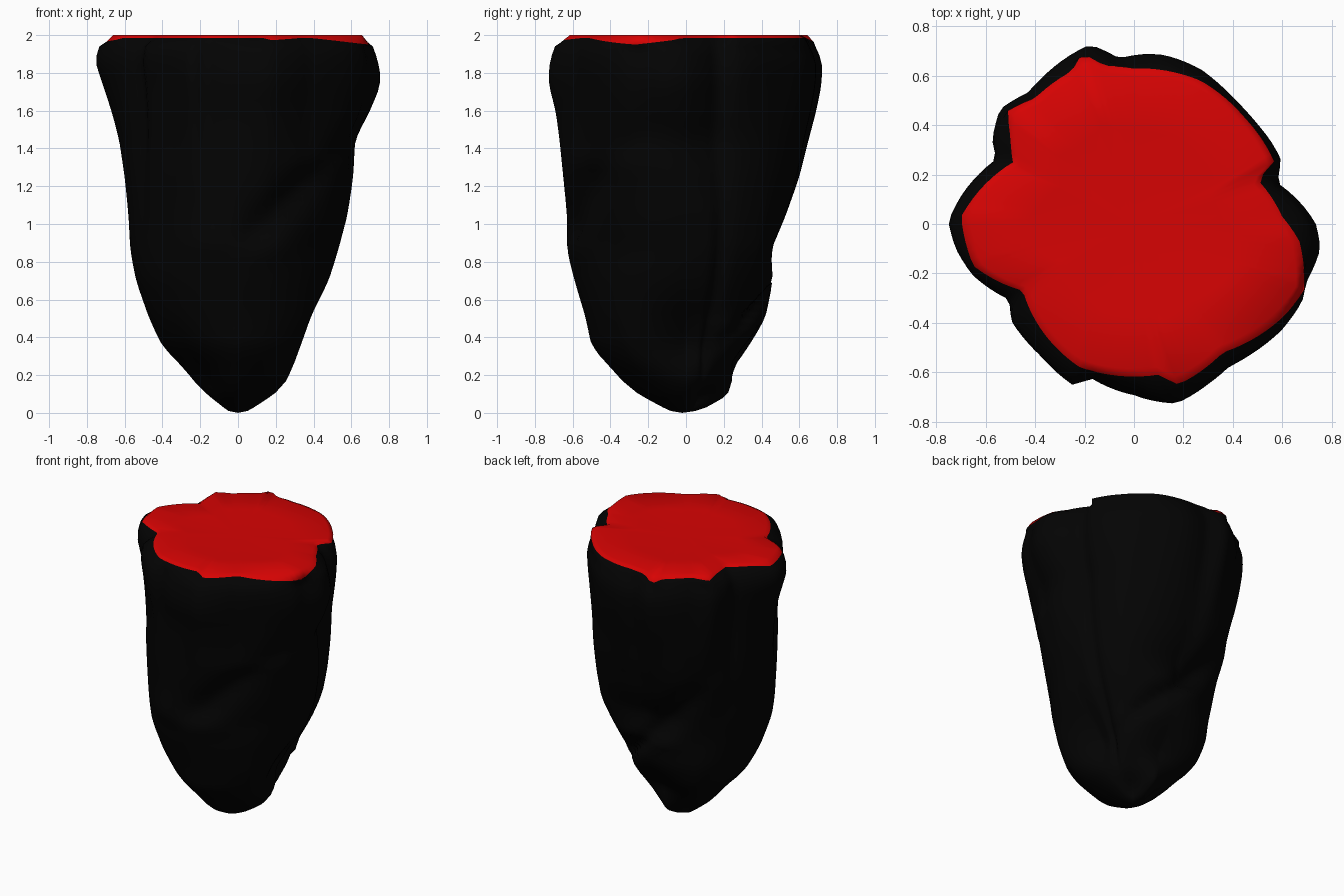
import bpy, bmesh, math

cube = bpy.data.objects.get("Cube")
if cube:
    bpy.data.objects.remove(cube)


def material(name, color):
    mat = bpy.data.materials.new(name)
    mat.use_nodes = True
    mat.diffuse_color = color
    bsdf = next(n for n in mat.node_tree.nodes if n.type == 'BSDF_PRINCIPLED')
    bsdf.inputs["Base Color"].default_value = color
    return mat


# Widest outline of the dark skin, anticlockwise from its left side
SKIN = [(.75, -.1), (.73, 0), (.59, .17), (.62, .28), (.59, .36), (.46, .53),
        (.29, .65), (.12, .69), (-.06, .67), (-.18, .73), (-.3, .67), (-.44, .55),
        (-.56, .48), (-.59, .35), (-.57, .27), (-.7, .13), (-.76, .01), (-.73, -.1),
        (-.66, -.21), (-.51, -.31), (-.5, -.4), (-.38, -.54), (-.25, -.65),
        (-.17, -.62), (0, -.68), (.17, -.72), (.39, -.59), (.61, -.44),
        (.69, -.32), (.7, -.24)]
# Ragged edge of the red top
RIM = [(.67, -.07), (.6, .03), (.5, .18), (.57, .25), (.45, .43), (.27, .58),
       (0, .63), (-.12, .64), (-.21, .69), (-.25, .62), (-.4, .51), (-.51, .46),
       (-.5, .35), (-.49, .25), (-.7, .03), (-.65, -.17), (-.45, -.27),
       (-.22, -.58), (-.1, -.61), (.1, -.61), (.18, -.65), (.36, -.52),
       (.6, -.38), (.69, -.27)]
# Height, then the reach in eight directions, anticlockwise from the left side
LEVELS = [(.01, .05, .05, .05, .05, .05, .06, .08, .06),
          (.06, .14, .12, .2, .13, .12, .15, .19, .16),
          (.14, .24, .19, .24, .21, .21, .23, .31, .26),
          (.24, .29, .26, .25, .32, .29, .31, .4, .37),
          (.35, .32, .34, .33, .42, .4, .42, .5, .45),
          (.5, .38, .39, .42, .47, .47, .5, .53, .5),
          (.7, .48, .49, .46, .48, .54, .57, .59, .54),
          (.86, .53, .56, .45, .51, .57, .59, .63, .56),
          (1.05, .58, .59, .53, .56, .58, .6, .63, .59),
          (1.25, .61, .61, .6, .61, .6, .61, .65, .62),
          (1.45, .62, .62, .65, .66, .63, .61, .67, .66),
          (1.6, .7, .63, .69, .69, .67, .62, .69, .69),
          (1.75, .76, .64, .72, .71, .72, .64, .73, .72),
          (1.87, .74, .65, .72, .71, .76, .65, .72, .73),
          (1.95, .71, .62, .68, .68, .73, .63, .69, .71)]
# Creases: depth, width, lowest height, then path as height and angle in degrees
FOLDS = [(.07, .22, .75, [(.75, -95), (.9, -85), (1.1, -69), (1.73, 6), (2, 16)]),
         (.06, .2, .3, [(.2, 10), (.45, 47), (.78, 105), (1.14, 135), (1.9, 155)]),
         (.04, .07, .1, [(.1, 22), (2, 18)])]
COUNT = 120
ROWS = 48


def sample(table, t):
    """Linear lookup in rows of (position, values...)."""
    t = min(max(t, table[0][0]), table[-1][0])
    for a, b in zip(table, table[1:]):
        if t <= b[0]:
            f = (t - a[0]) / (b[0] - a[0])
            return [p + (q - p) * f for p, q in zip(a[1:], b[1:])]


def soft(table, t, reach):
    """Lookup rounded off at the corners."""
    reach = max(min(reach, t - table[0][0], table[-1][0] - t), 0)
    return [(p + q) / 2 for p, q in zip(sample(table, t - reach), sample(table, t + reach))]


def polar(points):
    rows = sorted((math.atan2(y, x) % math.tau, math.hypot(x, y)) for x, y in points)
    (a, r), (b, s) = rows[0], rows[-1]
    return [(b - math.tau, s)] + rows + [(a + math.tau, r)]


def turn(a):
    return (a + math.pi) % math.tau - math.pi


def smooth(t):
    t = min(max(t, 0), 1)
    return t * t * (3 - 2 * t)


ANGLES = [math.tau * i / COUNT for i in range(COUNT)]
COMPASS = [math.tau * i / 8 for i in range(8)]
skin, rim = polar(SKIN), polar(RIM)


def ring(z):
    """Cross-section: lumpy near the top, rounder and creased below."""
    reaches = soft(LEVELS, z, .03)
    lump = smooth((z - .8) / 1)
    round_part = COMPASS + [math.tau]
    base = list(zip(round_part, reaches + reaches[:1]))
    radii = []
    for a in ANGLES:
        r = sample(base, a)[0]
        r += (sample(skin, a)[0] - r) * lump
        for depth, width, bottom, path in FOLDS:
            gap = turn(a - math.radians(soft(path, z, .06)[0]))
            fade = (1 - lump) * smooth((z - bottom) / .25)
            r -= depth * fade * math.exp(-(gap / width) ** 2)
        radii.append(r)
    # Ease the outline out to the wanted reach in each direction
    for _ in range(5):
        ratios = [reach / max(r * math.cos(a - d) for r, a in zip(radii, ANGLES))
                  for d, reach in zip(COMPASS, reaches)]
        for i, a in enumerate(ANGLES):
            radii[i] *= sum(q * math.cos(2 * turn(a - d)) ** 2 for d, q in zip(COMPASS, ratios)
                            if abs(turn(a - d)) < math.pi / 4)
    return [(r * math.cos(a), r * math.sin(a), z) for r, a in zip(radii, ANGLES)]


def rim_ring(scale, z, droop):
    """Red top outline, hanging lower where it reaches out furthest."""
    radii = [sample(rim, a)[0] for a in ANGLES]
    return [(r * scale * math.cos(a), r * scale * math.sin(a), z - droop * max(0, r - .64))
            for r, a in zip(radii, ANGLES)]


# Tapering body lofted from the tip to the red top
first, last = LEVELS[0][0], LEVELS[-1][0] - .01
sections = [ring(first + (last - first) * (k / ROWS) ** 1.2) for k in range(ROWS + 1)]
sections += [rim_ring(1, 1.985, .35), rim_ring(.95, 2, 0), rim_ring(.6, 1.99, 0)]
bm = bmesh.new()
rings = [[bm.verts.new(p) for p in section] for section in sections]
tip = bm.verts.new((0, -.02, 0))
centre = bm.verts.new((0, 0, 1.99))
for k, (low, high) in enumerate(zip(rings, rings[1:])):
    for i in range(COUNT):
        face = bm.faces.new((low[i], low[i - 1], high[i - 1], high[i]))
        face.material_index = int(k > ROWS)
for i in range(COUNT):
    bm.faces.new((tip, rings[0][i - 1], rings[0][i]))
    bm.faces.new((centre, rings[-1][i], rings[-1][i - 1])).material_index = 1
bmesh.ops.recalc_face_normals(bm, faces=bm.faces)
for face in bm.faces:
    face.smooth = True
mesh = bpy.data.meshes.new("tapered_body")
bm.to_mesh(mesh)
bm.free()
body = bpy.data.objects.new("tapered_body", mesh)
bpy.context.collection.objects.link(body)
mesh.materials.append(material("black", (.001, .001, .001, 1)))
mesh.materials.append(material("red", (.68, .001, .001, 1)))
